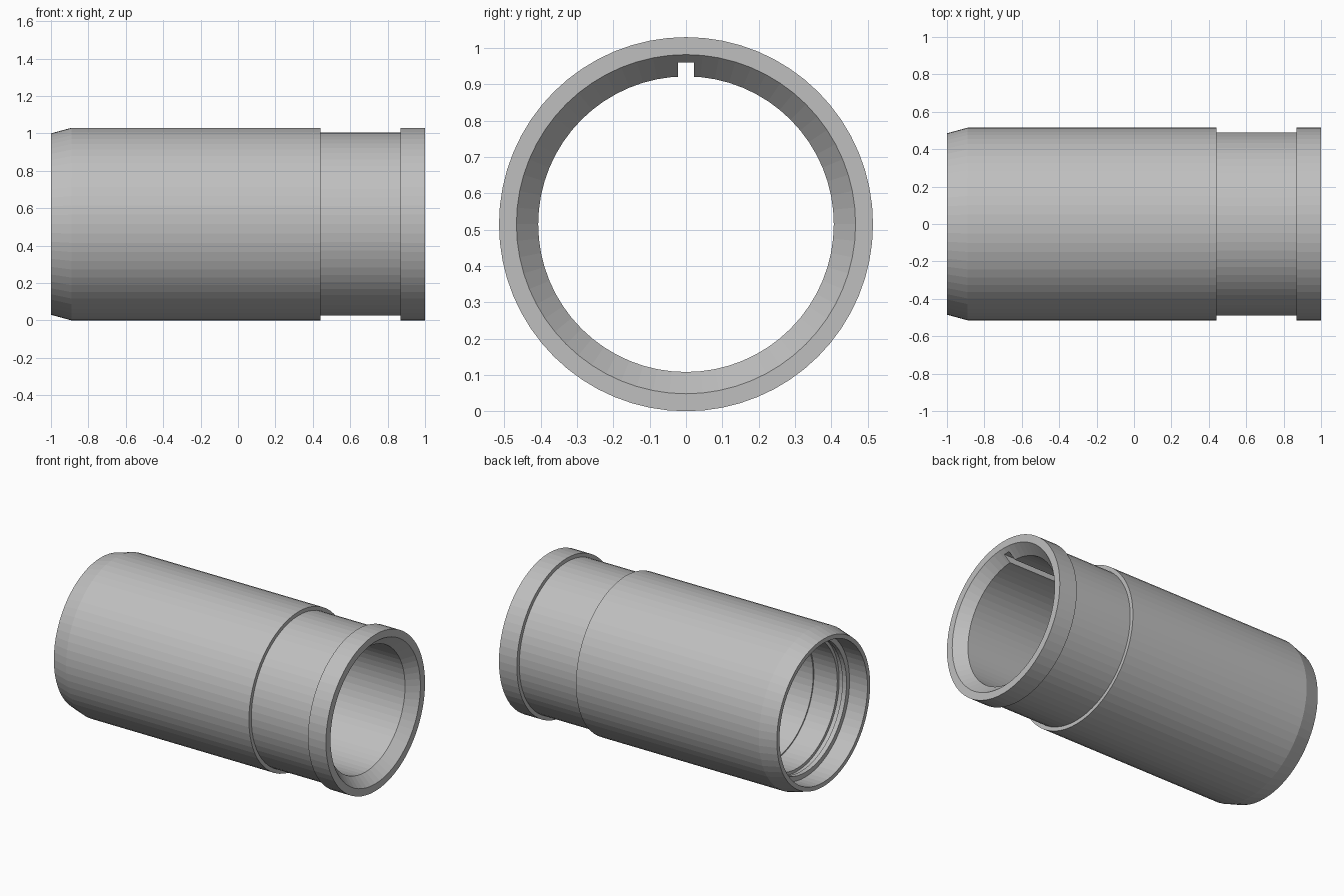
import bpy, bmesh, math

SEGMENTS = 64
AXIS_Z = 0.515

if "Cube" in bpy.data.objects:
    bpy.data.objects.remove(bpy.data.objects["Cube"], do_unlink=True)

# One plain metal colour
metal = bpy.data.materials.new("light grey metal")
metal.use_nodes = True
metal.diffuse_color = (0.52, 0.52, 0.52, 1)
metal.node_tree.nodes["Principled BSDF"].inputs["Base Color"].default_value = (0.52, 0.52, 0.52, 1)

# Outer wall, (x, radius): chamfered nose, long body, recessed neck, end collar
outer = [(-1, 0.485), (-0.89, 0.515), (0.44, 0.515), (0.44, 0.49),
         (0.87, 0.49), (0.87, 0.515), (1, 0.515)]
# Inner wall: flared mouth, bore, stepped counterbore with a ring groove
inner = [(1, 0.467), (0.93, 0.407), (-0.64, 0.407), (-0.64, 0.415),
         (-0.81, 0.415), (-0.81, 0.435), (-0.84, 0.435), (-0.84, 0.425),
         (-0.87, 0.425), (-0.87, 0.457), (-1, 0.457)]


def revolve(name, profile):
    """Sweep a closed profile around the long axis."""
    bm = bmesh.new()
    rings = []
    for i in range(SEGMENTS):
        a = math.tau * i / SEGMENTS
        rings.append([bm.verts.new((x, r * math.sin(a), AXIS_Z + r * math.cos(a)))
                      for x, r in profile])
    n = len(profile)
    for i in range(SEGMENTS):
        here, there = rings[i], rings[(i + 1) % SEGMENTS]
        for j in range(n):
            k = (j + 1) % n
            bm.faces.new((here[j], here[k], there[k], there[j]))
    bmesh.ops.recalc_face_normals(bm, faces=bm.faces)
    mesh = bpy.data.meshes.new(name)
    bm.to_mesh(mesh)
    bm.free()
    mesh.materials.append(metal)
    obj = bpy.data.objects.new(name, mesh)
    bpy.context.collection.objects.link(obj)
    return obj


sleeve = revolve("tube_sleeve", outer + inner)

# Keyway cut along the top of the bore
bpy.ops.mesh.primitive_cube_add(size=1, location=(0, 0, AXIS_Z + 0.37))
cutter = bpy.context.object
cutter.name = "keyway_cutter"
cutter.scale = (2.4, 0.044, 0.15)
cutter.hide_render = True
cutter.data.materials.append(metal)

keyway = sleeve.modifiers.new("keyway", "BOOLEAN")
keyway.operation = "DIFFERENCE"
keyway.solver = "EXACT"
keyway.object = cutter
bpy.ops.object.select_all(action="DESELECT")
sleeve.select_set(True)
bpy.context.view_layer.objects.active = sleeve
bpy.ops.object.modifier_apply(modifier=keyway.name)
bpy.data.objects.remove(cutter, do_unlink=True)
